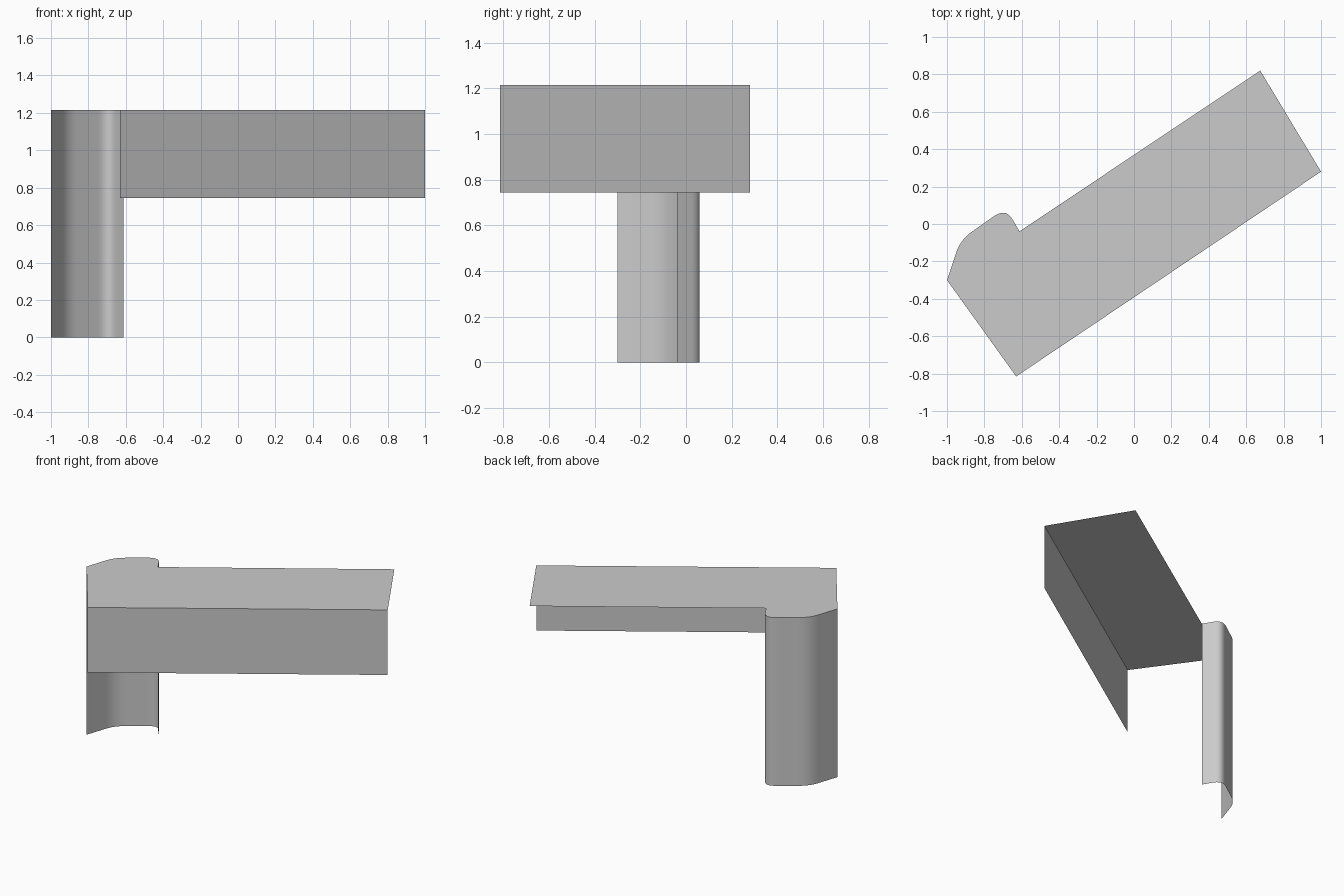
import bpy
import math
from mathutils import Vector

cube = bpy.data.objects.get("Cube")
if cube:
    bpy.data.objects.remove(cube, do_unlink=True)

TOP = 1.215
WALL_BASE = 0.745

# One plain grey material
grey = bpy.data.materials.new("plain_grey")
grey.use_nodes = True
colour = (0.6, 0.6, 0.6, 1)
grey.diffuse_color = colour
grey.node_tree.nodes["Principled BSDF"].inputs["Base Color"].default_value = colour


def add_object(name, verts, faces):
    mesh = bpy.data.meshes.new(name)
    mesh.from_pydata(verts, [], faces)
    mesh.materials.append(grey)
    obj = bpy.data.objects.new(name, mesh)
    bpy.context.collection.objects.link(obj)
    return obj


def rounded_corner(start, corner, end, steps=10):
    a, b, c = Vector(start), Vector(corner), Vector(end)
    ts = [i / steps for i in range(steps + 1)]
    return [tuple(a * (1 - t) ** 2 + b * 2 * t * (1 - t) + c * t * t) for t in ts]


def sheet_wall(name, path, low, high):
    n = len(path)
    verts = [(x, y, z) for z in (low, high) for x, y in path]
    faces = [(i, i + 1, n + i + 1, n + i) for i in range(n - 1)]
    return add_object(name, verts, faces)


# Plan outline: curved end, running from the notch round to the outer corner
curve = [(-0.612, -0.039)]
curve += rounded_corner((-0.65, 0.025), (-0.686, 0.086), (-0.75, 0.041))
curve += rounded_corner((-0.865, -0.04), (-0.928, -0.084), (-0.95, -0.15))
curve += [(-1.0, -0.3)]
front = [(-0.63, -0.815), (1.0, 0.28)]
back_corner = (0.675, 0.82)

# Flat top panel
outline = curve + front + [back_corner]
add_object("top_panel", [(x, y, TOP) for x, y in outline], [tuple(range(len(outline)))])

# Long hanging front wall
sheet_wall("front_wall", front, WALL_BASE, TOP)

# Full height curved wall, smooth round its bends
curved = sheet_wall("curved_wall", curve, 0, TOP)
bpy.ops.object.select_all(action="DESELECT")
curved.select_set(True)
bpy.context.view_layer.objects.active = curved
bpy.ops.object.shade_smooth_by_angle(angle=math.radians(35))
